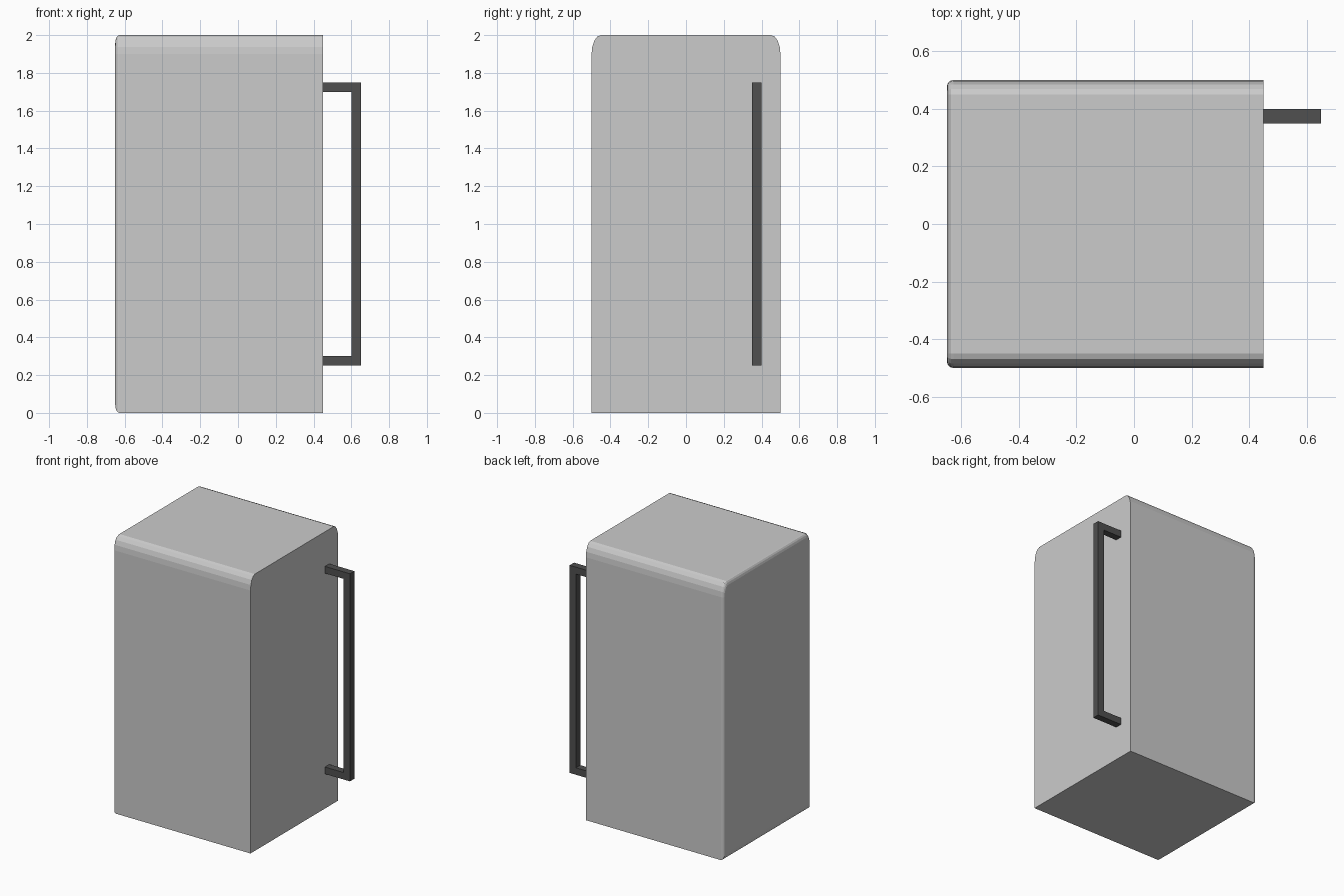
import bpy, bmesh
from math import sin, cos, pi

if "Cube" in bpy.data.objects:
    bpy.data.objects.remove(bpy.data.objects["Cube"])

X0, X1 = -0.65, 0.45   # back and door planes of the cabinet
SEG = 4


def finish(bm, name):
    bmesh.ops.recalc_face_normals(bm, faces=bm.faces)
    me = bpy.data.meshes.new(name)
    bm.to_mesh(me)
    bm.free()
    ob = bpy.data.objects.new(name, me)
    bpy.context.collection.objects.link(ob)
    return ob


def section(inset):
    """Cabinet outline in (y, z): square base, elliptical top corners."""
    h, r = 0.5 - inset, 0.05 - inset
    pts = [(-h, 2 * inset), (h, 2 * inset)]
    arc = [(0.45 + r * cos(a), 1.9 + 2 * r * sin(a))
           for a in [i * pi / 2 / SEG for i in range(SEG + 1)]]
    return pts + arc + [(-y, z) for y, z in reversed(arc)]


# Cabinet: outline swept along x, with a small rounding around the back face
B = 0.022
stations = [(X0 + B * (1 - sin(a)), B * (1 - cos(a)))
            for a in [pi / 2 * (1 - i / SEG) for i in range(SEG + 1)]]
stations = sorted(stations, key=lambda s: -s[1])
stations = [(X0 + B * (1 - cos(a)), B * (1 - sin(a)))
            for a in [i * pi / 2 / SEG for i in range(SEG + 1)]] + [(X1, 0.0)]
bm = bmesh.new()
rings = [[bm.verts.new((x, y, z)) for y, z in section(i)] for x, i in stations]
for a, b in zip(rings, rings[1:]):
    n = len(a)
    for k in range(n):
        bm.faces.new((a[k], a[(k + 1) % n], b[(k + 1) % n], b[k]))
bm.faces.new(rings[0])
bm.faces.new(rings[-1])
finish(bm, "fridge_cabinet")

# Door handle: C-shaped square bar
T = 0.05
outline = [(X1, 0.25), (0.65, 0.25), (0.65, 1.75), (X1, 1.75),
           (X1, 1.75 - T), (0.65 - T, 1.75 - T), (0.65 - T, 0.25 + T), (X1, 0.25 + T)]
bm = bmesh.new()
face = bm.faces.new([bm.verts.new((x, 0.35, z)) for x, z in outline])
ext = bmesh.ops.extrude_face_region(bm, geom=[face], use_keep_orig=True)
bmesh.ops.translate(bm, vec=(0, 0.05, 0),
                    verts=[v for v in ext["geom"] if isinstance(v, bmesh.types.BMVert)])
handle = finish(bm, "door_handle")
mat = bpy.data.materials.new("dark_metal")
mat.diffuse_color = (0.08, 0.08, 0.08, 1)
mat.use_nodes = True
mat.node_tree.nodes["Principled BSDF"].inputs["Base Color"].default_value = mat.diffuse_color
handle.data.materials.append(mat)
